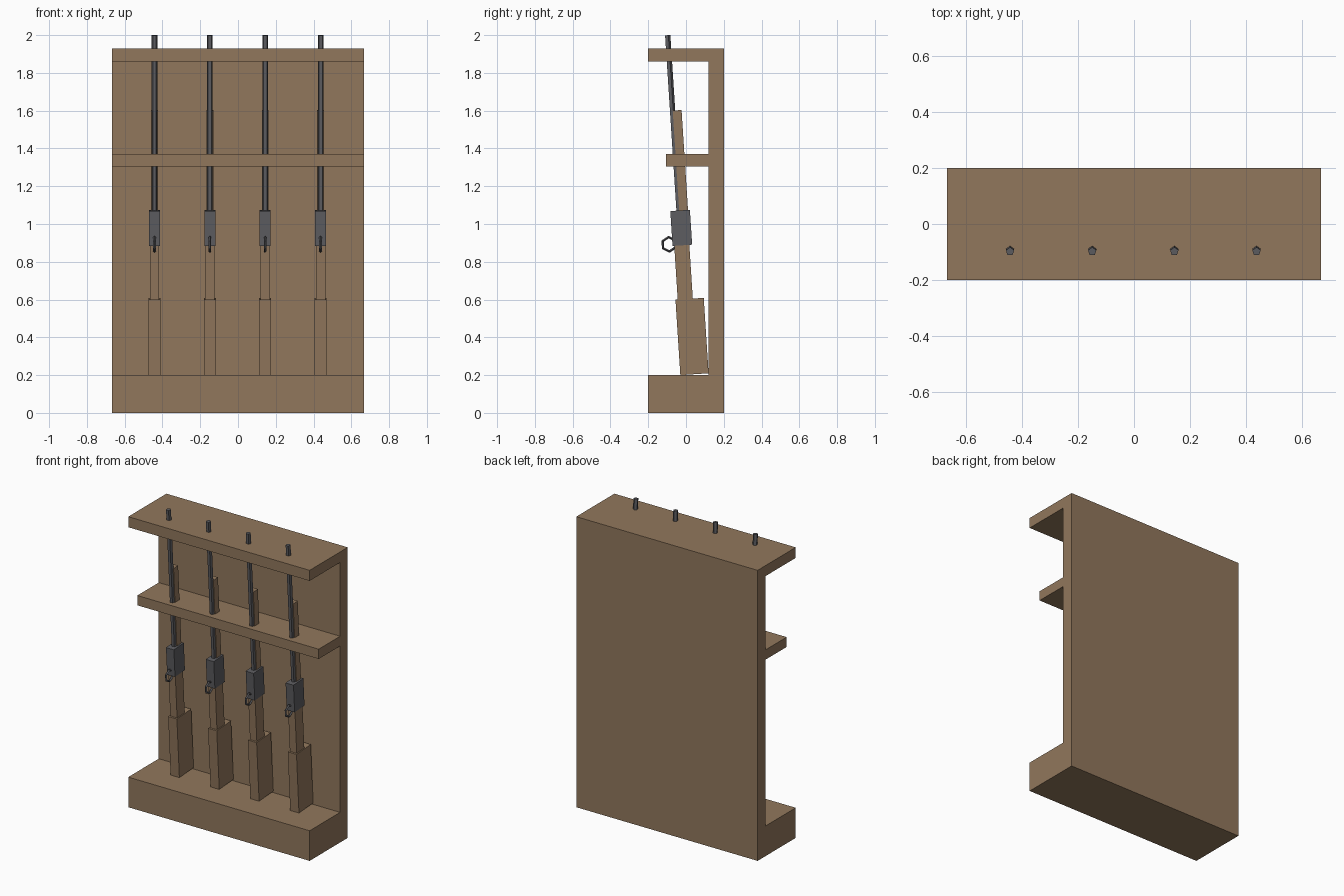
import bpy, bmesh, math
from mathutils import Matrix, Vector

cube = bpy.data.objects.get("Cube")
if cube:
    bpy.data.objects.remove(cube, do_unlink=True)


def material(name, rgb):
    m = bpy.data.materials.new(name)
    m.use_nodes = True
    m.diffuse_color = (*rgb, 1)
    m.node_tree.nodes["Principled BSDF"].inputs["Base Color"].default_value = (*rgb, 1)
    return m


WOOD = material("brown wood", (0.285, 0.185, 0.107))
METAL = material("dark grey metal", (0.11, 0.11, 0.12))


def finish(name, bm, mat, matrix):
    bmesh.ops.recalc_face_normals(bm, faces=bm.faces)
    mesh = bpy.data.meshes.new(name)
    bm.to_mesh(mesh)
    bm.free()
    mesh.materials.append(mat)
    obj = bpy.data.objects.new(name, mesh)
    obj.matrix_world = matrix
    bpy.context.collection.objects.link(obj)
    return obj


def prism(name, outline, axis_vec, mat, matrix=Matrix()):
    """Extrude a closed outline of 3D points along a vector."""
    bm = bmesh.new()
    face = bm.faces.new([bm.verts.new(p) for p in outline])
    ext = bmesh.ops.extrude_face_region(bm, geom=[face], use_keep_orig=True)
    moved = [g for g in ext["geom"] if isinstance(g, bmesh.types.BMVert)]
    bmesh.ops.translate(bm, verts=moved, vec=axis_vec)
    return finish(name, bm, mat, matrix)


def box(name, width, y0, y1, z0, z1, mat, matrix=Matrix()):
    h = width / 2
    outline = [(-h, y0, z0), (-h, y1, z0), (-h, y1, z1), (-h, y0, z1)]
    return prism(name, outline, Vector((width, 0, 0)), mat, matrix)


def ring(name, major, minor, sides, section, mat, matrix):
    """Coarse ring around the x axis with a corner pointing up."""
    bm = bmesh.new()
    loops = []
    for i in range(sides):
        a = math.tau * i / sides
        loop = []
        for j in range(section):
            b = math.tau * j / section
            r = major + minor * math.cos(b)
            loop.append(bm.verts.new((minor * math.sin(b), r * math.sin(a), r * math.cos(a))))
        loops.append(loop)
    for i in range(sides):
        p, q = loops[i], loops[(i + 1) % sides]
        for j in range(section):
            k = (j + 1) % section
            bm.faces.new((p[j], p[k], q[k], q[j]))
    return finish(name, bm, mat, matrix)


# Rack: one side profile carries base, back and top, plus a middle shelf
W = 1.333
profile = [(-0.2, 0), (0.2, 0), (0.2, 1.93), (-0.2, 1.93),
           (-0.2, 1.86), (0.12, 1.86), (0.12, 0.2), (-0.2, 0.2)]
prism("rack_frame", [(-W / 2, y, z) for y, z in profile], Vector((W, 0, 0)), WOOD)
box("middle_shelf", W, -0.105, 0.12, 1.305, 1.37, WOOD)

# Four leaning rifles, each built upright in a tilted frame
tilt = Matrix.Rotation(math.radians(3.7), 4, "X")
for n in range(4):
    x = -0.442 + 0.293 * n
    frame = Matrix.Translation((x, -0.03, 0.2)) @ tilt
    tag = f"_{n + 1}"
    box("butt_stock" + tag, 0.064, 0, 0.15, 0, 0.4, WOOD, frame)
    box("grip" + tag, 0.05, 0.012, 0.092, 0.4, 0.69, WOOD, frame)
    box("receiver" + tag, 0.058, 0.003, 0.107, 0.685, 0.87, METAL, frame)
    box("fore_stock" + tag, 0.036, 0.05, 0.097, 0.87, 1.4, WOOD, frame)
    # Five-sided barrel
    r = 0.0155
    pent = [(r * math.sin(math.tau * i / 5), 0.048 + r * math.cos(math.tau * i / 5), 0.87)
            for i in range(5)]
    prism("barrel" + tag, pent, Vector((0, 0, 0.93)), METAL, frame)
    ring("trigger_guard" + tag, 0.038, 0.007, 6, 4, METAL,
         frame @ Matrix.Translation((0, -0.015, 0.695)))
